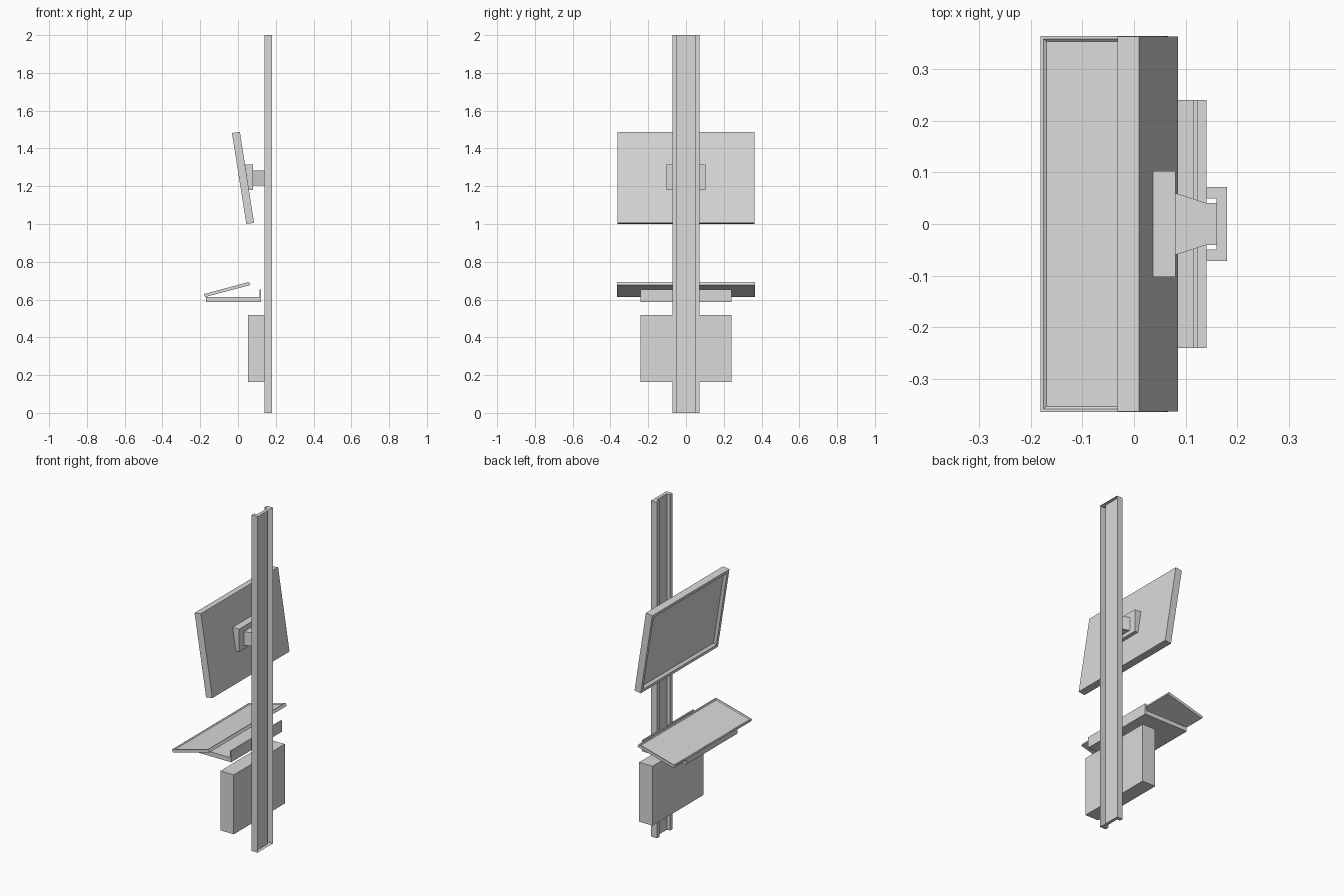
import bpy
import bmesh
from mathutils import Vector

cube = bpy.data.objects.get("Cube")
if cube:
    bpy.data.objects.remove(cube, do_unlink=True)

# One plain grey for the whole stand
grey = bpy.data.materials.new("light_grey")
colour = (0.7, 0.7, 0.7, 1.0)
grey.diffuse_color = colour
grey.use_nodes = True
grey.node_tree.nodes["Principled BSDF"].inputs["Base Color"].default_value = colour


def prism(name, profile, axis, low, high, closed=True, pocket=None):
    """Extrude a profile along y (points are x, z) or z (points are x, y)."""
    bm = bmesh.new()

    def ring(level):
        return [bm.verts.new((a, level, b) if axis == "y" else (a, b, level))
                for a, b in profile]

    first, last = ring(low), ring(high)
    count = len(profile)
    for i in range(count if closed else count - 1):
        j = (i + 1) % count
        bm.faces.new((first[i], first[j], last[j], last[i]))
    bm.faces.new(first[::-1])
    bm.faces.new(last)
    bmesh.ops.recalc_face_normals(bm, faces=bm.faces)

    # Recessed panel with a rim and sloping walls
    if pocket:
        direction, rim, slope, depth = pocket
        bm.normal_update()
        face = max(bm.faces, key=lambda f: f.normal.dot(Vector(direction)))
        bmesh.ops.inset_individual(bm, faces=[face], thickness=rim, use_even_offset=True)
        bmesh.ops.inset_individual(bm, faces=[face], thickness=slope, depth=-depth,
                                   use_even_offset=True)

    mesh = bpy.data.meshes.new(name)
    bm.to_mesh(mesh)
    bm.free()
    mesh.materials.append(grey)
    obj = bpy.data.objects.new(name, mesh)
    bpy.context.collection.objects.link(obj)
    return obj


def mirrored(half):
    """Complete a profile by reflecting it across y = 0."""
    return half + [(x, -y) for x, y in reversed(half)]


# Upright rail: hollow shell, open on +x, with a slot along -x
prism("upright_rail", mirrored([(0.18, -0.072), (0.14, -0.072), (0.14, -0.049), (0.16, -0.049)]),
      "z", 0, 2, closed=False)

# Tilted screen with recessed display on its -x face
prism("screen", [(-0.032, 1.482), (0.01, 1.488), (0.085, 1.006), (0.044, 1.0)],
      "y", -0.363, 0.363, pocket=((-1, 0, 0), 0.018, 0.01, 0.015))

# Wedge plate behind the screen and the tapered arm into the rail slot
prism("mount_plate", [(0.037, 1.316), (0.08, 1.316), (0.08, 1.18), (0.058, 1.18)],
      "y", -0.103, 0.103)
prism("mount_arm", mirrored([(0.08, -0.06), (0.138, -0.041), (0.1595, -0.041)]),
      "z", 1.203, 1.284)

# Sloping keyboard tray with a shallow recess on top
prism("keyboard_tray", [(-0.181, 0.629), (0.058, 0.693), (0.066, 0.677), (-0.173, 0.614)],
      "y", -0.364, 0.364, pocket=((0, 0, 1), 0.006, 0.005, 0.005))

# Flat shelf with an upturned lip beside the rail
prism("shelf", [(-0.17, 0.587), (0.123, 0.587), (0.123, 0.653), (0.114, 0.653),
                (0.114, 0.613), (-0.17, 0.613)], "y", -0.24, 0.24)

# Equipment box low on the rail
prism("equipment_box", [(0.052, 0.163), (0.14, 0.163), (0.14, 0.517), (0.052, 0.517)],
      "y", -0.24, 0.24)
